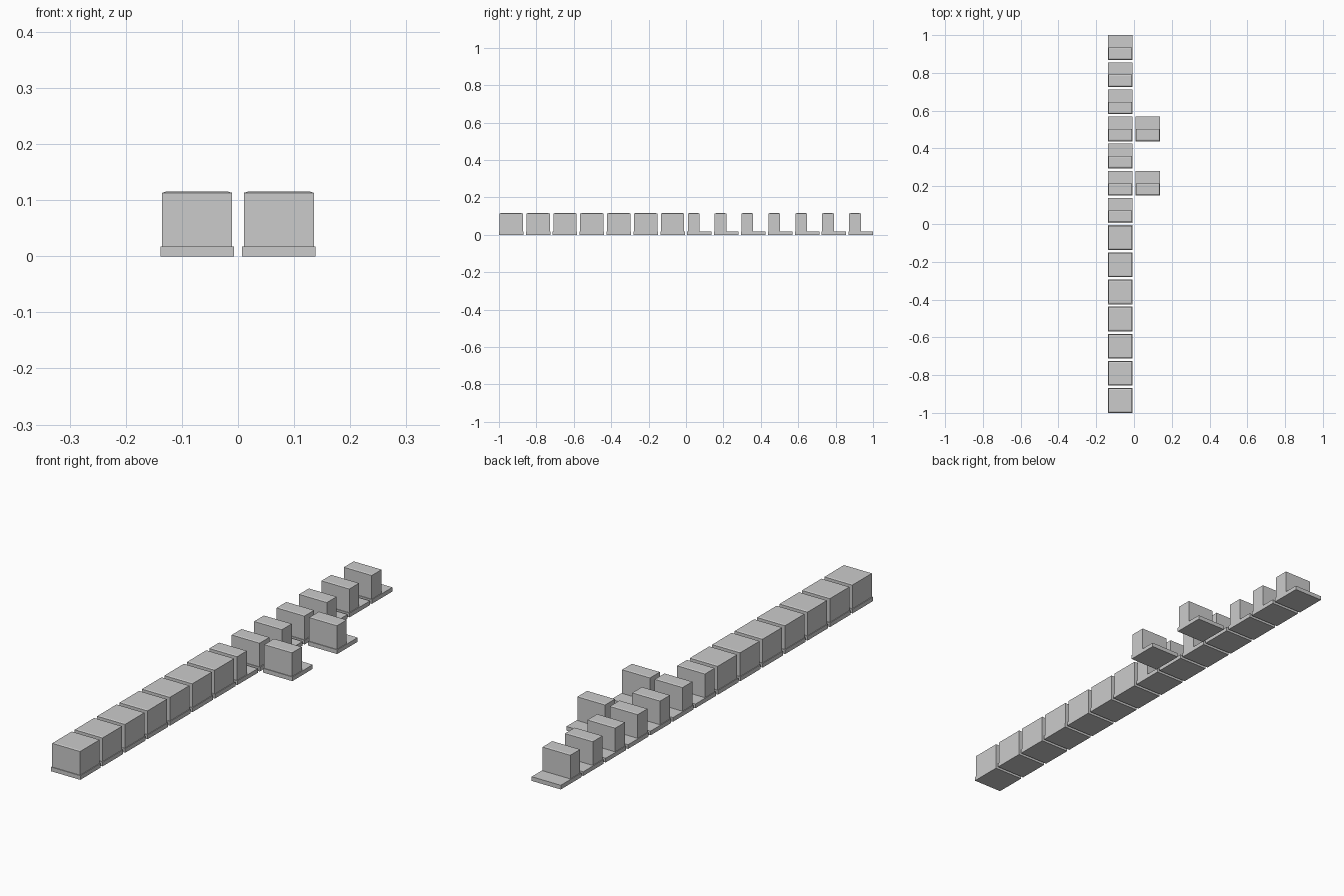
import bpy
import bmesh

default_cube = bpy.data.objects.get("Cube")
if default_cube:
    bpy.data.objects.remove(default_cube, do_unlink=True)

# One plain grey for everything
grey = bpy.data.materials.new("light_grey")
grey.use_nodes = True
colour = (0.6, 0.6, 0.6, 1)
grey.diffuse_color = colour
grey.node_tree.nodes["Principled BSDF"].inputs["Base Color"].default_value = colour

COUNT = 14
SIZE = 0.131                        # base plate side
PITCH = (2 - SIZE) / (COUNT - 1)
COLUMN = 0.073                      # column centre offset from x = 0
BASE_H, TOP = 0.017, 0.115
MARGIN = 0.003                      # block set in from its base
RIM_W, RIM_H = 0.009, 0.002         # shallow bevel around the block top


def add_box(bm, x0, x1, y0, y1, z0, z1):
    """Add a box and return its top face."""
    verts = bmesh.ops.create_cube(bm, size=1)["verts"]
    for v in verts:
        v.co.x = x1 if v.co.x > 0 else x0
        v.co.y = y1 if v.co.y > 0 else y0
        v.co.z = z1 if v.co.z > 0 else z0
    faces = {f for v in verts for f in v.link_faces}
    return max(faces, key=lambda f: f.calc_center_median().z)


def finish(bm, name):
    mesh = bpy.data.meshes.new(name)
    bm.to_mesh(mesh)
    bm.free()
    mesh.materials.append(grey)
    bpy.context.collection.objects.link(bpy.data.objects.new(name, mesh))


def add_unit(name, x, row, half):
    """A base plate with a full-depth or half-depth block on it."""
    y0 = -1 + row * PITCH
    h = SIZE / 2
    bm = bmesh.new()
    add_box(bm, x - h, x + h, y0, y0 + SIZE, 0, BASE_H)
    finish(bm, name + "_base")

    back = y0 + h if half else y0 + SIZE - MARGIN
    bm = bmesh.new()
    top = add_box(bm, x - h + MARGIN, x + h - MARGIN, y0 + MARGIN, back,
                  BASE_H, TOP - RIM_H)
    bmesh.ops.inset_region(bm, faces=[top], thickness=RIM_W, depth=0)
    for v in top.verts:
        v.co.z = TOP
    finish(bm, name + "_block")


# Main row: full blocks at the front, half blocks at the back
for row in range(COUNT):
    add_unit(f"row_unit_{row + 1}", -COLUMN, row, row >= COUNT // 2)

# Two half units beside the row
for row in (8, 10):
    add_unit(f"side_unit_{row + 1}", COLUMN, row, True)
